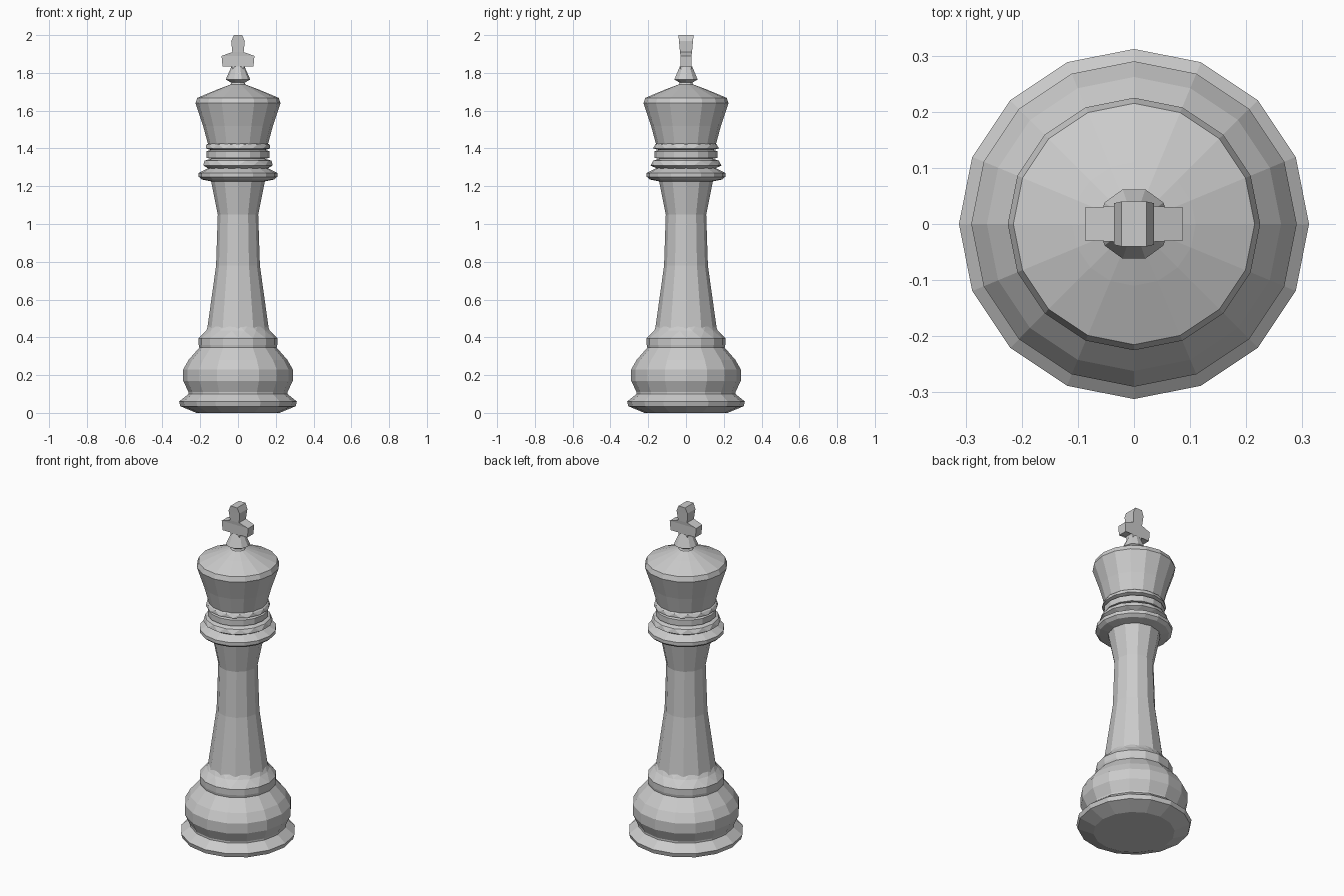
import bpy, math

if "Cube" in bpy.data.objects:
    bpy.data.objects.remove(bpy.data.objects["Cube"])


def make(name, verts, faces):
    me = bpy.data.meshes.new(name)
    me.from_pydata(verts, [], faces)
    me.update()
    ob = bpy.data.objects.new(name, me)
    bpy.context.collection.objects.link(ob)
    return ob


def lathe(name, profile, n=16, stagger=False, bottom=False, top=False):
    """Turn (radius, z) points round z; stagger gives zigzag triangle bands."""
    verts, faces = [], []
    for i, (r, z) in enumerate(profile):
        for k in range(n):
            a = (k + (0.5 * i if stagger else 0)) * 2 * math.pi / n
            verts.append((r * math.cos(a), r * math.sin(a), z))
    for i in range(len(profile) - 1):
        for k in range(n):
            a, b = i * n + k, i * n + (k + 1) % n
            c, d = b + n, a + n
            faces += [(a, b, d), (d, b, c)] if stagger else [(a, b, c, d)]
    if bottom:
        faces.append(tuple(range(n))[::-1])
    if top:
        faces.append(tuple(range(len(verts) - n, len(verts))))
    return make(name, verts, faces)


def loft(name, rows):
    """Stack rectangles given as (half x, half y, z)."""
    verts, faces = [], []
    for x, y, z in rows:
        verts += [(-x, -y, z), (x, -y, z), (x, y, z), (-x, y, z)]
    for i in range(len(rows) - 1):
        for k in range(4):
            a, b = i * 4 + k, i * 4 + (k + 1) % 4
            faces.append((a, b, b + 4, a + 4))
    faces += [(3, 2, 1, 0), tuple(range(len(verts) - 4, len(verts)))]
    return make(name, verts, faces)


# Foot, rounded base and plinth
lathe("base", [(0.22, 0), (0.305, 0.035), (0.312, 0.06), (0.262, 0.10),
               (0.262, 0.11), (0.29, 0.17), (0.29, 0.23), (0.262, 0.28),
               (0.205, 0.345), (0.208, 0.36), (0.208, 0.395)], bottom=True)
# Faceted transition into the shaft
lathe("plinth_top", [(0.208, 0.395), (0.172, 0.435), (0.148, 0.47)],
      stagger=True)
# Tapered shaft
lathe("shaft", [(0.165, 0.43), (0.116, 0.78), (0.107, 1.05), (0.143, 1.23)],
      n=12)
# Wide collar
lathe("collar", [(0.14, 1.225), (0.19, 1.235), (0.208, 1.25), (0.208, 1.27),
                 (0.15, 1.30)])
# Zigzag beads and neck ring
lathe("lower_bead", [(0.15, 1.29), (0.188, 1.31), (0.178, 1.335),
                     (0.13, 1.35)], n=14, stagger=True)
lathe("neck_ring", [(0.13, 1.343), (0.166, 1.35), (0.166, 1.385),
                    (0.14, 1.395)])
lathe("upper_bead", [(0.14, 1.39), (0.174, 1.40), (0.168, 1.42),
                     (0.15, 1.43)], n=14, stagger=True)
# Flared head with domed cap
lathe("head", [(0.158, 1.42), (0.185, 1.52), (0.225, 1.64), (0.215, 1.668),
               (0.11, 1.712), (0.03, 1.742)])
# Finial stem
lathe("finial_stem", [(0.045, 1.73), (0.035, 1.748), (0.065, 1.765),
                      (0.034, 1.835)], n=10)
# Flared cross
loft("cross", [(0.03, 0.028, 1.82), (0.032, 0.028, 1.845),
               (0.082, 0.028, 1.835), (0.087, 0.029, 1.89),
               (0.03, 0.032, 1.91), (0.036, 0.037, 1.968),
               (0.022, 0.04, 2.0)])
